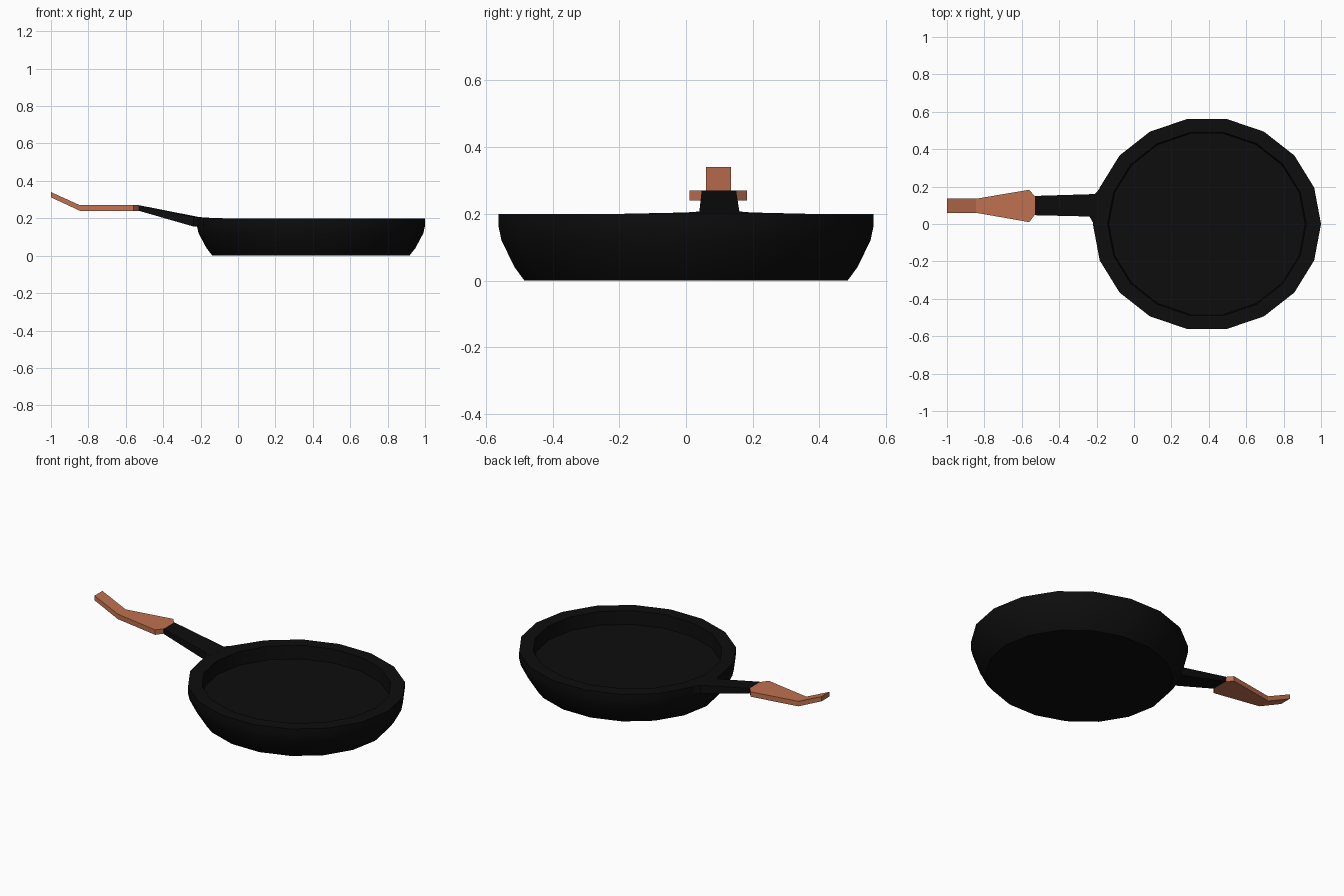
import bpy, bmesh, math

if "Cube" in bpy.data.objects:
    bpy.data.objects.remove(bpy.data.objects["Cube"])


def material(name, rgb):
    m = bpy.data.materials.new(name)
    m.diffuse_color = (*rgb, 1)
    m.use_nodes = True
    m.node_tree.nodes["Principled BSDF"].inputs["Base Color"].default_value = m.diffuse_color
    return m


BLACK = material("black iron", (0.004, 0.004, 0.004))
COPPER = material("copper brown", (0.53, 0.165, 0.08))


def loft(name, rings, mat, smooth=0):
    """Skin a list of equal-length vertex rings and cap both ends."""
    bm = bmesh.new()
    vs = [[bm.verts.new(p) for p in ring] for ring in rings]
    n = len(rings[0])
    for a, b in zip(vs, vs[1:]):
        for i in range(n):
            j = (i + 1) % n
            bm.faces.new((a[i], a[j], b[j], b[i]))
    bm.faces.new(vs[0])
    bm.faces.new(vs[-1])
    bmesh.ops.recalc_face_normals(bm, faces=bm.faces)
    mesh = bpy.data.meshes.new(name)
    bm.to_mesh(mesh)
    bm.free()
    mesh.materials.append(mat)
    obj = bpy.data.objects.new(name, mesh)
    bpy.context.collection.objects.link(obj)
    if smooth:
        mesh.shade_smooth()
        mesh.set_sharp_from_angle(angle=math.radians(smooth))
    return obj


# Pan: 18-sided oval bowl, outer wall from base to rim, then inner wall to floor
SIDES, CX, RX, RY = 18, 0.39, 0.61, 0.57


def oval(scale, z):
    ring = []
    for i in range(SIDES):
        a = math.tau * i / SIDES
        lift = 0.004 if z == 0.2 and scale == 1 and i in (8, 9) else 0
        ring.append((CX + RX * scale * math.cos(a), RY * scale * math.sin(a), z + lift))
    return ring


profile = [(0.863, 0), (0.915, 0.04), (0.985, 0.12), (1, 0.16), (1, 0.2),
           (0.87, 0.2), (0.86, 0.12)]
loft("pan_bowl", [oval(s, z) for s, z in profile], BLACK, 35)


# Handle: rectangular sections (x low side, y low, x high side, y high, bottom z, top z)
def section(x0, y0, x1, y1, zb, zt, dx=0):
    return [(x0, y0, zb), (x1, y1, zb), (x1 + dx, y1, zt), (x0 + dx, y0, zt)]


loft("handle_neck", [
    section(-0.215, 0.0, -0.178, 0.195, 0.16, 0.204),
    section(-0.238, 0.04, -0.21, 0.16, 0.156, 0.207),
    section(-0.53, 0.047, -0.53, 0.15, 0.24, 0.27),
], BLACK)

loft("handle_grip", [
    section(-0.53, 0.05, -0.53, 0.148, 0.24, 0.27),
    section(-0.56, 0.01, -0.56, 0.183, 0.24, 0.27),
    section(-0.845, 0.06, -0.845, 0.135, 0.24, 0.27),
    section(-1.0, 0.06, -1.0, 0.135, 0.312, 0.34),
], COPPER)
